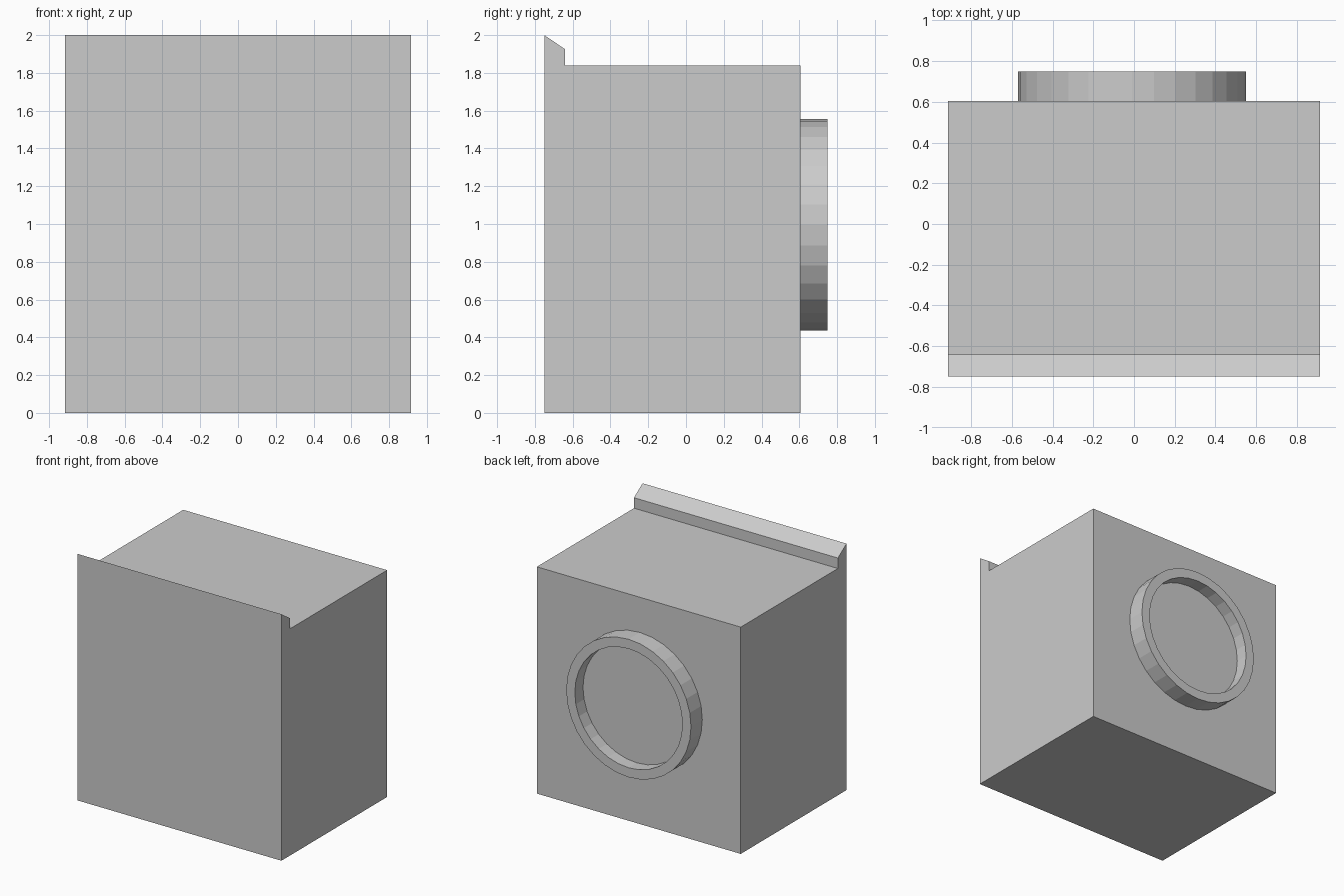
import bpy
import bmesh
from math import cos, sin, tau

cube = bpy.data.objects.get("Cube")
if cube:
    bpy.data.objects.remove(cube, do_unlink=True)

grey = bpy.data.materials.new("light_grey")
grey.use_nodes = True
color = (0.6, 0.6, 0.6, 1)
grey.diffuse_color = color
grey.node_tree.nodes["Principled BSDF"].inputs["Base Color"].default_value = color


def finish(name, bm):
    bmesh.ops.recalc_face_normals(bm, faces=bm.faces)
    mesh = bpy.data.meshes.new(name)
    bm.to_mesh(mesh)
    bm.free()
    mesh.materials.append(grey)
    obj = bpy.data.objects.new(name, mesh)
    bpy.context.collection.objects.link(obj)
    return obj


# Box body with a bevelled upright lip: side profile (y, z) extruded across x
HALF_WIDTH = 0.915
BACK = 0.605
profile = [(-0.75, 0), (BACK, 0), (BACK, 1.84), (-0.64, 1.84), (-0.64, 1.925), (-0.75, 2.0)]
bm = bmesh.new()
side = bm.faces.new([bm.verts.new((-HALF_WIDTH, y, z)) for y, z in profile])
extruded = bmesh.ops.extrude_face_region(bm, geom=[side])["geom"]
bmesh.ops.translate(bm, vec=(2 * HALF_WIDTH, 0, 0),
                    verts=[v for v in extruded if isinstance(v, bmesh.types.BMVert)])
finish("box_body", bm)

# Round collar with a recessed floor: rings of (radius, y) joined in order
SEGMENTS = 32
CENTER_X, CENTER_Z = -0.01, 0.995
bm = bmesh.new()
rings = []
for radius, y in [(0.56, BACK), (0.56, 0.75), (0.483, 0.75), (0.483, 0.645)]:
    rings.append([bm.verts.new((CENTER_X + radius * cos(tau * i / SEGMENTS), y,
                                CENTER_Z + radius * sin(tau * i / SEGMENTS)))
                  for i in range(SEGMENTS)])
for a, b in zip(rings, rings[1:]):
    for i in range(SEGMENTS):
        j = (i + 1) % SEGMENTS
        bm.faces.new((a[i], a[j], b[j], b[i]))
bm.faces.new(rings[-1])
bm.faces.new(rings[0])
finish("back_collar", bm)
